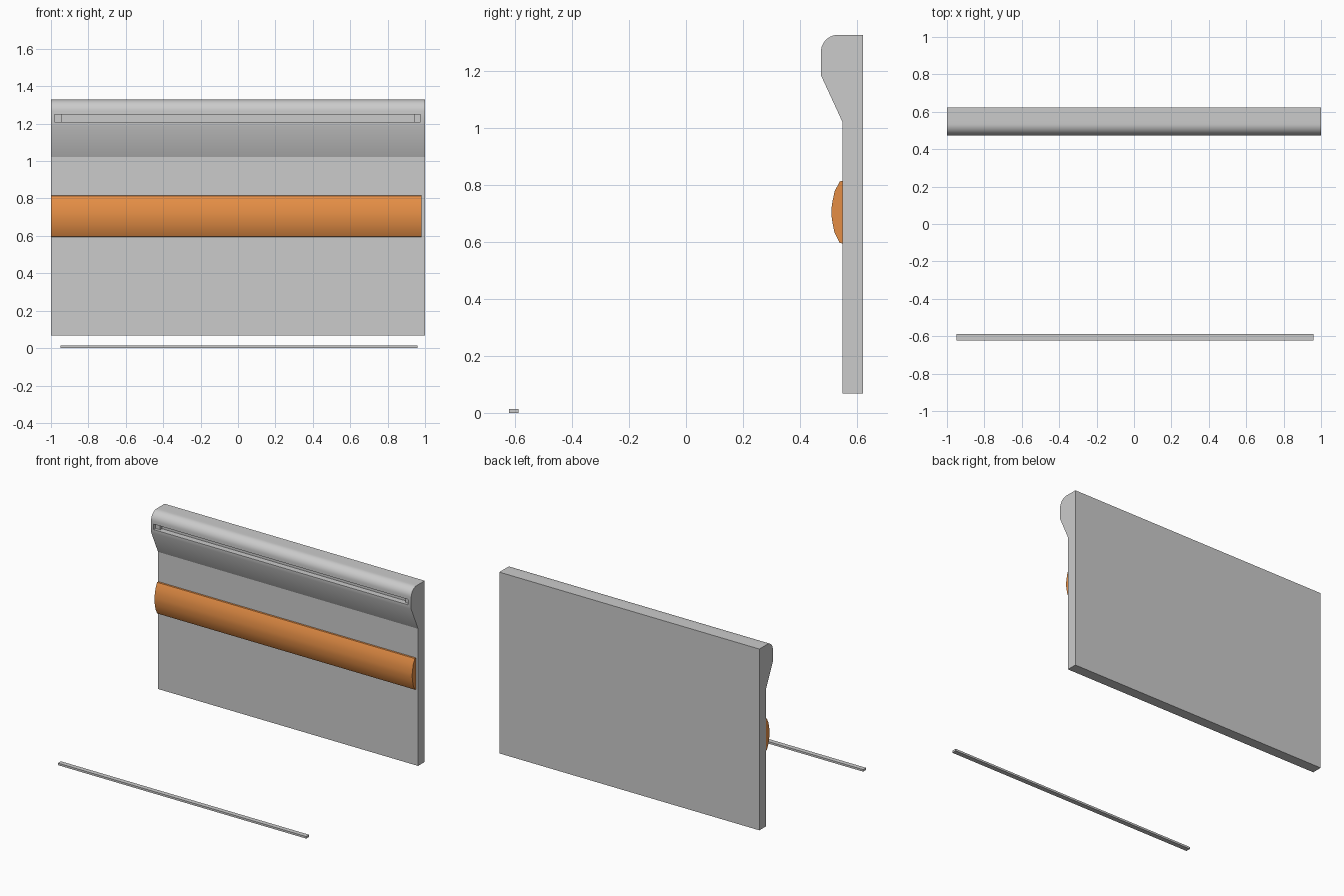
import bpy, bmesh, math

if "Cube" in bpy.data.objects:
    bpy.data.objects.remove(bpy.data.objects["Cube"])


def extrude_profile(name, profile, x0, x1, smooth=False):
    """Extrude a closed (y, z) outline along x."""
    bm = bmesh.new()
    face = bm.faces.new([bm.verts.new((x0, y, z)) for y, z in profile])
    new = bmesh.ops.extrude_face_region(bm, geom=[face])["geom"]
    moved = [v for v in new if isinstance(v, bmesh.types.BMVert)]
    bmesh.ops.translate(bm, verts=moved, vec=(x1 - x0, 0, 0))
    bmesh.ops.recalc_face_normals(bm, faces=bm.faces)
    mesh = bpy.data.meshes.new(name)
    bm.to_mesh(mesh)
    bm.free()
    obj = bpy.data.objects.new(name, mesh)
    bpy.context.collection.objects.link(obj)
    if smooth:
        shade(obj)
    return obj


def shade(obj):
    bpy.ops.object.select_all(action='DESELECT')
    obj.select_set(True)
    bpy.context.view_layer.objects.active = obj
    bpy.ops.object.shade_smooth_by_angle(angle=math.radians(35))


def box(name, x, y, z):
    return extrude_profile(name, [(y[0], z[0]), (y[1], z[0]), (y[1], z[1]), (y[0], z[1])], *x)


def cut(obj, cutter):
    mod = obj.modifiers.new("slot", 'BOOLEAN')
    mod.operation = 'DIFFERENCE'
    mod.solver = 'EXACT'
    mod.object = cutter
    bpy.context.view_layer.objects.active = obj
    bpy.ops.object.modifier_apply(modifier=mod.name)
    bpy.data.objects.remove(cutter, do_unlink=True)


# Wall panel
box("wall_panel", (-1, 1), (0.55, 0.622), (0.068, 1.328))

# Hood with rounded upper front edge and tapered underside
R = 0.06
arc = [(0.534 - R * math.cos(math.radians(a)), 1.268 + R * math.sin(math.radians(a)))
       for a in range(0, 91, 9)]
hood = extrude_profile("hood", [(0.556, 1.328), (0.556, 1.008), (0.474, 1.186)] + arc[:], -1, 1)

# Slot in the hood: shallow ends, deeper middle
cut(hood, box("slot_cutter", (-0.98, 0.975), (0.44, 0.495), (1.21, 1.248)))
cut(hood, box("slot_cutter_deep", (-0.945, 0.94), (0.44, 0.515), (1.21, 1.248)))
shade(hood)

# Orange bulging rail
half = [(0.55, 0.11), (0.54, 0.108), (0.522, 0.073), (0.515, 0.04), (0.511, 0.013)]
zc = 0.705
profile = [(y, zc + h) for y, h in half] + [(y, zc - h) for y, h in reversed(half)]
rail = extrude_profile("rail", profile, -1, 0.982, smooth=True)
mat = bpy.data.materials.new("orange")
mat.diffuse_color = (0.78, 0.27, 0.06, 1)
mat.use_nodes = True
mat.node_tree.nodes["Principled BSDF"].inputs["Base Color"].default_value = mat.diffuse_color
rail.data.materials.append(mat)

# Loose strip lying on the floor in front
box("floor_strip", (-0.95, 0.96), (-0.622, -0.589), (0, 0.014))
